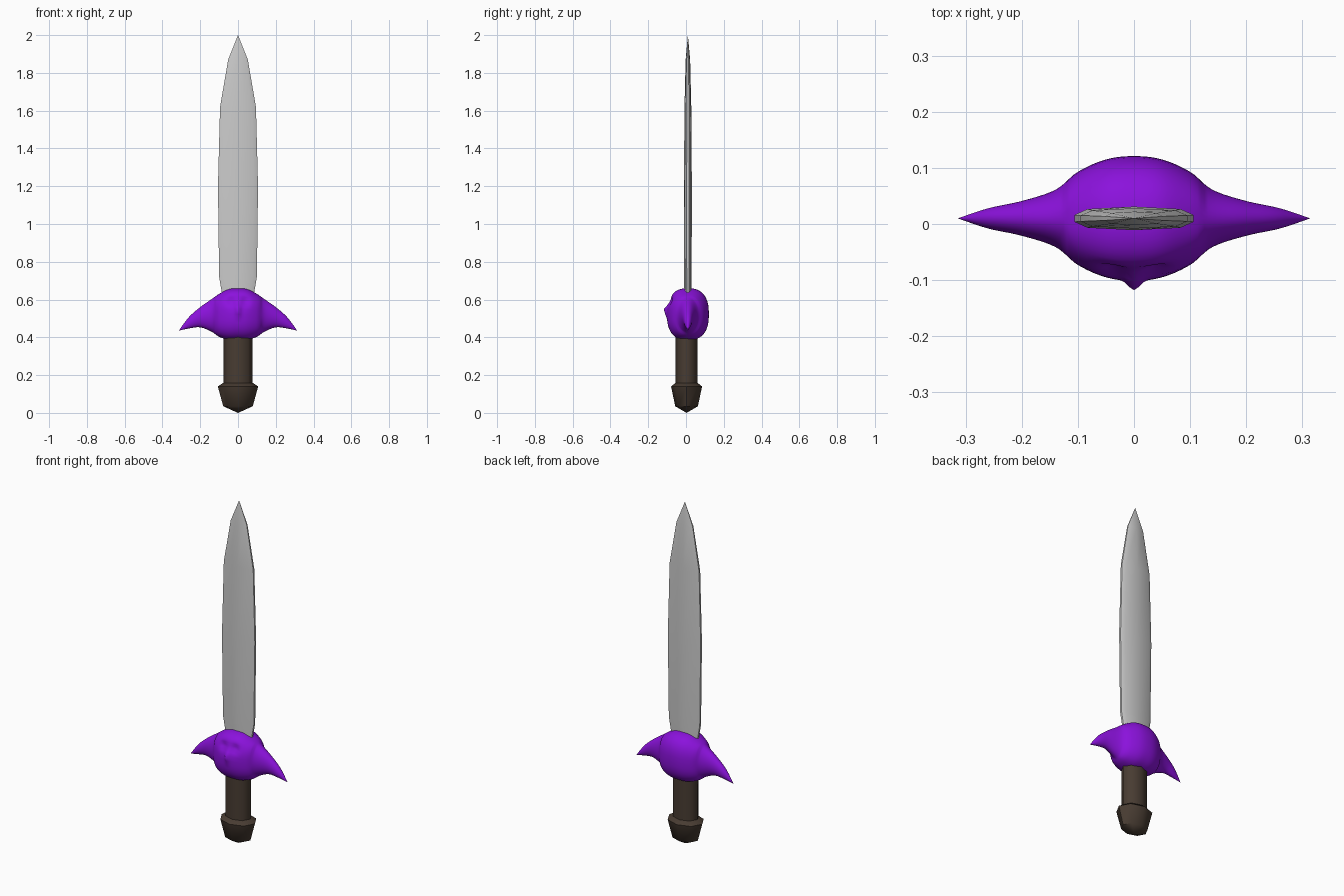
import bpy, bmesh
from math import cos, sin, pi, exp, radians, copysign

if "Cube" in bpy.data.objects:
    bpy.data.objects.remove(bpy.data.objects["Cube"])


def material(name, rgb):
    m = bpy.data.materials.new(name)
    m.diffuse_color = (*rgb, 1)
    m.use_nodes = True
    m.node_tree.nodes["Principled BSDF"].inputs["Base Color"].default_value = m.diffuse_color
    return m


def loft(name, rings, angle, mat=None):
    """Skin a row of equal-length rings and cap (or weld) both ends."""
    bm = bmesh.new()
    rows = [[bm.verts.new(p) for p in r] for r in rings]
    n = len(rows[0])
    for a, b in zip(rows, rows[1:]):
        for i in range(n):
            j = (i + 1) % n
            bm.faces.new((a[i], a[j], b[j], b[i]))
    bm.faces.new(rows[0][::-1])
    bm.faces.new(rows[-1])
    bmesh.ops.remove_doubles(bm, verts=bm.verts, dist=0.0003)
    bmesh.ops.recalc_face_normals(bm, faces=bm.faces)
    me = bpy.data.meshes.new(name)
    bm.to_mesh(me)
    bm.free()
    ob = bpy.data.objects.new(name, me)
    bpy.context.collection.objects.link(ob)
    if mat:
        me.materials.append(mat)
    bpy.ops.object.select_all(action='DESELECT')
    ob.select_set(True)
    bpy.context.view_layer.objects.active = ob
    bpy.ops.object.shade_smooth_by_angle(angle=radians(angle))
    return ob


def ellipse_ring(rx, ry, z, n=8, cy=0.003):
    return [(rx * cos(2 * pi * i / n), cy + ry * sin(2 * pi * i / n), z) for i in range(n)]


def catmull(p0, p1, p2, p3, t):
    return [0.5 * (2 * b + (c - a) * t + (2 * a - 5 * b + 4 * c - d) * t * t
                   + (3 * b - a - 3 * c + d) * t ** 3)
            for a, b, c, d in zip(p0, p1, p2, p3)]


purple = material("purple", (0.26, 0.006, 0.72))
brown = material("brown", (0.065, 0.045, 0.032))

# Blade: flattened section with bevelled edges (z, half width, half thickness)
section = [(1, 0.3), (0.78, 0.8), (0, 1), (-0.78, 0.8),
           (-1, 0.3), (-1, -0.3), (-0.78, -0.8), (0, -1), (0.78, -0.8), (1, -0.3)]
blade = [(0.58, 0.08, 0.018), (0.64, 0.086, 0.019), (0.72, 0.1, 0.02), (1.2, 0.106, 0.021),
         (1.62, 0.095, 0.018), (1.87, 0.052, 0.012), (2.0, 0, 0)]
loft("blade", [[(x * w, 0.01 + y * t, z) for x, y in section] for z, w, t in blade], 35)

# Grip and pommel
loft("grip", [ellipse_ring(0.077, 0.058, z) for z in (0.12, 0.45)], 60, brown)
pommel = [(0.0, 0.0, 0.0), (0.078, 0.06, 0.035), (0.107, 0.082, 0.14), (0.076, 0.057, 0.16)]
loft("pommel", [ellipse_ring(*p) for p in pommel], 48, brown)

# Guard: rounded body flowing into drooping wings (x, bottom z, top z, half depth)
half = [(0, 0.385, 0.66, 0.111), (0.05, 0.387, 0.655, 0.105), (0.1, 0.403, 0.63, 0.083),
        (0.14, 0.43, 0.602, 0.051), (0.2, 0.453, 0.56, 0.031), (0.26, 0.447, 0.507, 0.018),
        (0.314, 0.435, 0.435, 0)]
st = [(-x, b, t, d) for x, b, t, d in half[:0:-1]] + half
pad = [st[0]] + st + [st[-1]]
path = [catmull(*pad[i:i + 4], s / 6) for i in range(len(st) - 1) for s in range(6)] + [st[-1]]


def bump(x, z, cx, cz, sx, sz):
    return exp(-((x - cx) / sx) ** 2 - ((z - cz) / sz) ** 2)


def face(x, y, z):
    """Press eye sockets into the front and pull out a nose."""
    if y < -0.02:
        y += 0.014 * (bump(x, z, 0.038, 0.59, 0.024, 0.02) + bump(x, z, -0.038, 0.59, 0.024, 0.02))
        y += 0.007 * bump(x, z, 0, 0.6, 0.06, 0.025)
        y -= 0.02 * bump(x, z, 0, 0.542, 0.014, 0.022)
    return x, y, z


def guard_ring(x, b, t, d, n=48):
    ring = []
    for i in range(n):
        c, s = cos(2 * pi * i / n), sin(2 * pi * i / n)
        e = 0.8 if abs(x) < 0.12 else 1
        ring.append(face(x, 0.01 + d * copysign(abs(c) ** e, c),
                         (b + t) / 2 + (t - b) / 2 * copysign(abs(s) ** e, s)))
    return ring


loft("guard", [guard_ring(*p) for p in path], 50, purple)
